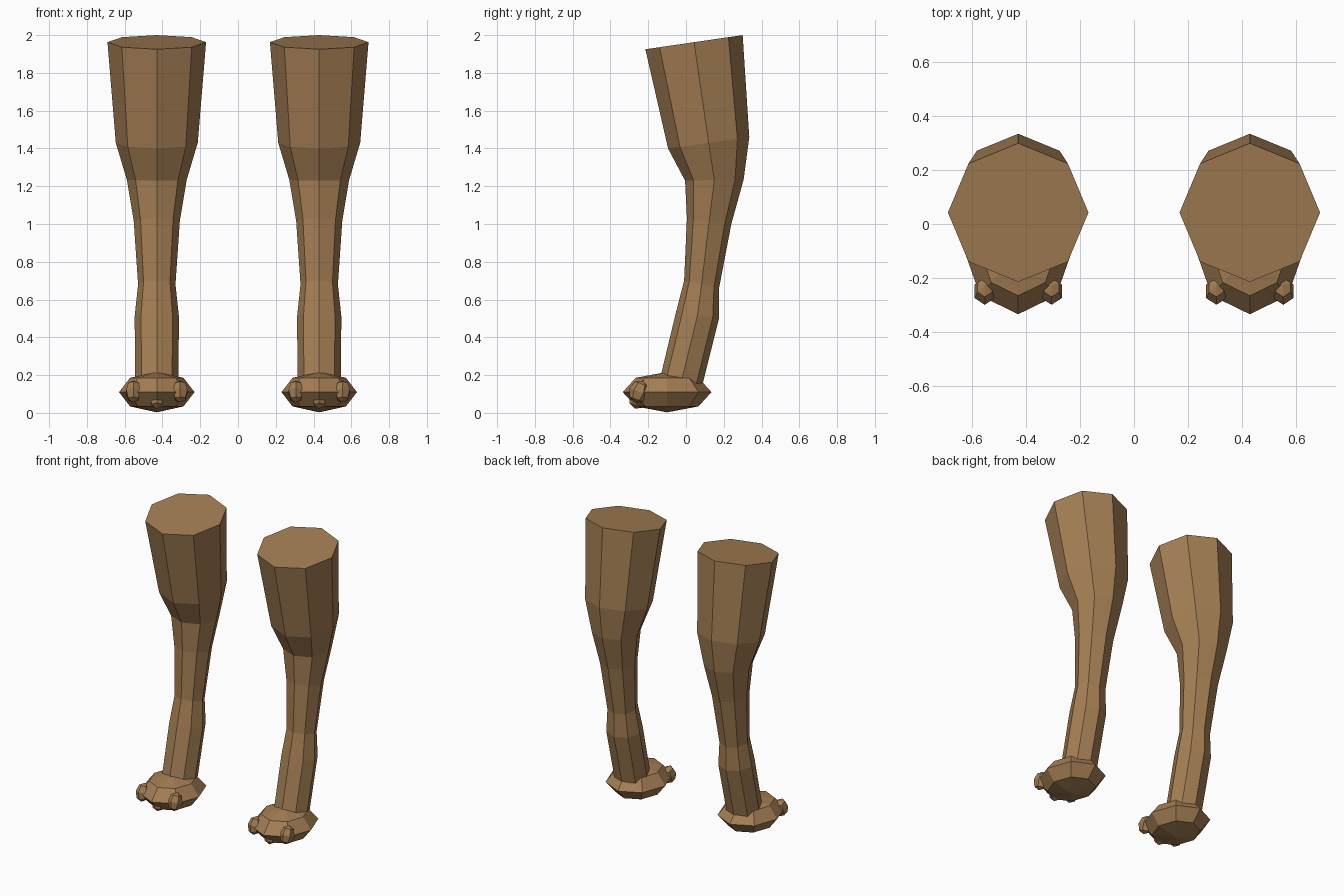
import bpy, bmesh, math
from mathutils import Matrix, Vector

if "Cube" in bpy.data.objects:
    bpy.data.objects.remove(bpy.data.objects["Cube"])

fur = bpy.data.materials.new("tan_brown")
fur.diffuse_color = (0.37, 0.208, 0.088, 1)
fur.use_nodes = True
fur.node_tree.nodes["Principled BSDF"].inputs["Base Color"].default_value = fur.diffuse_color


def finish(bm, name):
    bmesh.ops.recalc_face_normals(bm, faces=bm.faces)
    mesh = bpy.data.meshes.new(name)
    bm.to_mesh(mesh)
    bm.free()
    mesh.materials.append(fur)
    bpy.context.collection.objects.link(bpy.data.objects.new(name, mesh))


def loft(name, x, rings):
    """Eight-sided limb; each ring = front y, front z, back y, back z, half width."""
    bm = bmesh.new()
    loops = []
    for fy, fz, by, bz, hw in rings:
        front, back = Vector((x, fy, fz)), Vector((x, by, bz))
        mid, half = (front + back) / 2, (back - front) / 2
        loops.append([bm.verts.new(mid + half * math.cos(a) + Vector((hw * math.sin(a), 0, 0)))
                      for a in (i * math.pi / 4 for i in range(8))])
    for a, b in zip(loops, loops[1:]):
        for i in range(8):
            j = (i + 1) % 8
            bm.faces.new((a[i], a[j], b[j], b[i]))
    bm.faces.new(loops[0])
    bm.faces.new(loops[-1])
    finish(bm, name)


def ball(name, center, radii, segments, rings, tilt=0):
    """Faceted ellipsoid, optionally leaning about x."""
    bm = bmesh.new()
    m = (Matrix.Translation(center) @ Matrix.Rotation(tilt, 4, 'X')
         @ Matrix.Diagonal((*radii, 1)))
    bmesh.ops.create_uvsphere(bm, u_segments=segments, v_segments=rings, radius=1, matrix=m)
    finish(bm, name)


# Hip at the top down to the ankle, ending inside the foot
LEG = [(-0.215, 1.925, 0.30, 2.0, 0.261),
       (-0.095, 1.40, 0.335, 1.46, 0.217),
       (-0.005, 1.23, 0.305, 1.235, 0.158),
       (0.005, 1.03, 0.24, 1.0, 0.122),
       (-0.01, 0.70, 0.175, 0.66, 0.099),
       (-0.055, 0.525, 0.175, 0.50, 0.117),
       (-0.145, 0.15, 0.08, 0.12, 0.115)]

for side, x in (("left", -0.43), ("right", 0.43)):
    loft(side + "_leg", x, LEG)
    ball(side + "_foot", (x, -0.1, 0.11), (0.2, 0.235, 0.107), 8, 4)
    # Outer toes bulge from the foot, the middle one is nearly buried
    for label, dx, z in (("outer_toe_a", -0.124, 0.113), ("outer_toe_b", 0.124, 0.113),
                         ("middle_toe", 0, 0.08)):
        ball(f"{side}_{label}", (x + dx, -0.25, z), (0.044, 0.053, 0.061), 6, 4, -0.35)
